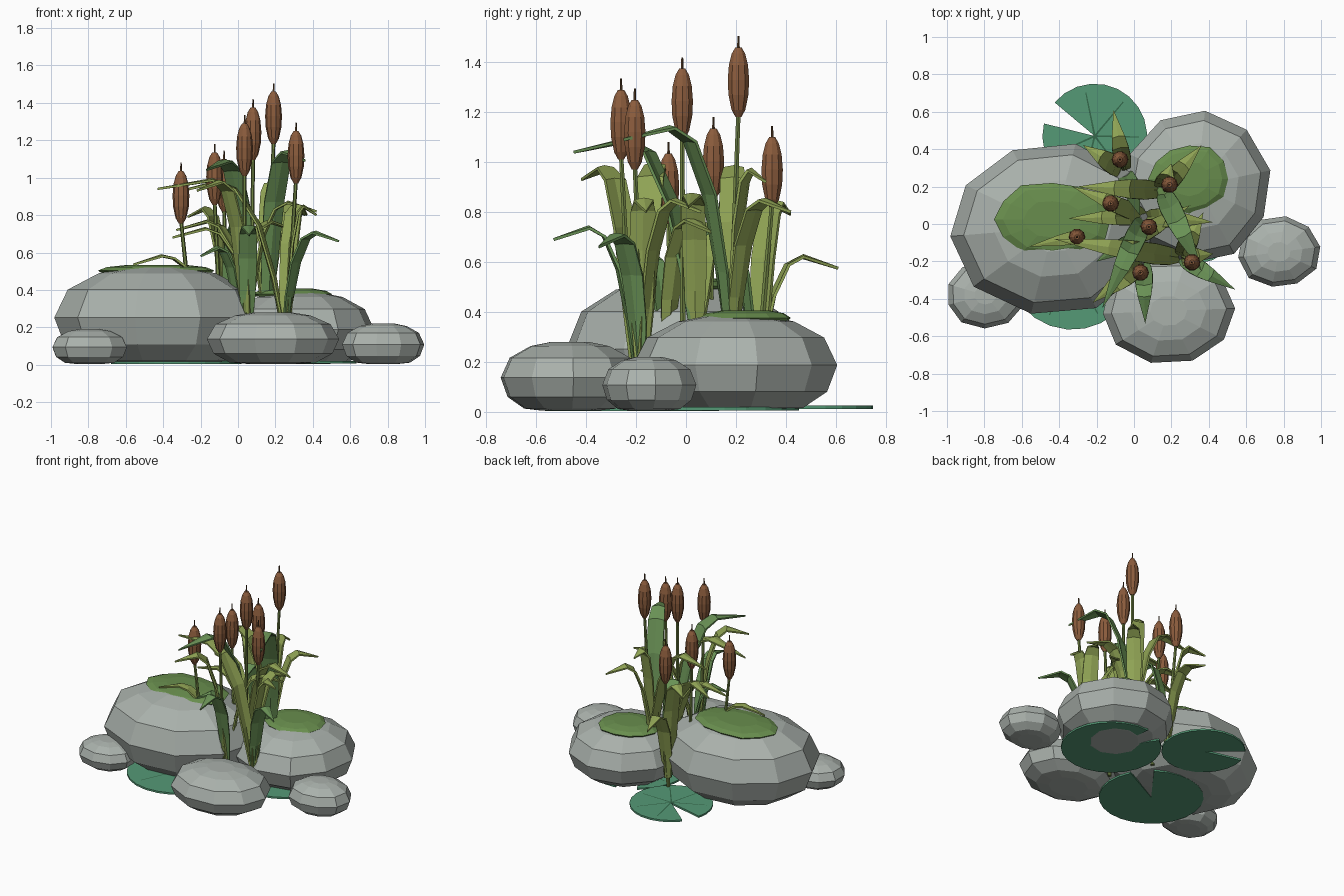
import bpy, bmesh, math, random
from mathutils import Vector

if "Cube" in bpy.data.objects:
    bpy.data.objects.remove(bpy.data.objects["Cube"])

random.seed(4)


def material(name, rgb):
    m = bpy.data.materials.new(name)
    m.diffuse_color = (*rgb, 1)
    m.use_nodes = True
    m.node_tree.nodes["Principled BSDF"].inputs["Base Color"].default_value = m.diffuse_color
    return m


STONE = material("stone grey", (0.40, 0.44, 0.41))
MOSS = material("moss green", (0.14, 0.27, 0.075))
PAD = material("lily green", (0.09, 0.32, 0.18))
VEIN = material("vein green", (0.035, 0.14, 0.07))
OLIVE = material("olive leaf", (0.28, 0.37, 0.09))
GREEN = material("green leaf", (0.14, 0.28, 0.09))
STEM = material("stem green", (0.17, 0.24, 0.06))
BROWN = material("seed brown", (0.26, 0.108, 0.046))
SPIKE = material("spike brown", (0.12, 0.06, 0.025))


def finish(bm, name, mat):
    bmesh.ops.recalc_face_normals(bm, faces=bm.faces[:])
    me = bpy.data.meshes.new(name)
    bm.to_mesh(me)
    bm.free()
    me.materials.append(mat)
    ob = bpy.data.objects.new(name, me)
    bpy.context.collection.objects.link(ob)
    return ob


def loft(name, mat, rings):
    """Closed skin through rings that hold equal numbers of points."""
    bm = bmesh.new()
    loops = [[bm.verts.new(p) for p in r] for r in rings]
    n = len(loops[0])
    for a, b in zip(loops, loops[1:]):
        for i in range(n):
            j = (i + 1) % n
            bm.faces.new((a[i], a[j], b[j], b[i]))
    for cap in (loops[0], loops[-1]):
        mid = sum((v.co for v in cap), Vector()) / n
        c = bm.verts.new(mid)
        for i in range(n):
            bm.faces.new((cap[i], cap[(i + 1) % n], c))
    return finish(bm, name, mat)


def ring(c, rx, ry, n, turn=0.0, wobble=None):
    pts = []
    for i in range(n):
        a = math.tau * i / n + turn
        k = wobble[i] if wobble else 1
        pts.append((c[0] + rx * k * math.cos(a), c[1] + ry * k * math.sin(a), c[2]))
    return pts


# Boulders: ten-sided, faceted
ROCK_PROFILE = [(0, .40), (.03, .66), (.2, .90), (.48, 1), (.77, .87), (.94, .57), (1, .28)]


def rock(name, x, y, rx, ry, h, turn):
    wob = [random.uniform(.985, 1.045) for _ in range(10)]
    loft(name, STONE, [ring((x, y, .005 + (h - .005) * z), rx * r, ry * r, 10, turn, wob)
                       for z, r in ROCK_PROFILE])


rock("large_left_rock", -.43, -.02, .55, .455, .52, .1)
rock("back_right_rock", .335, .205, .395, .405, .385, .2)
rock("front_rock", .185, -.465, .355, .28, .28, .05)
rock("small_left_rock", -.795, -.38, .205, .175, .19, .3)
rock("small_right_rock", .775, -.15, .22, .19, .22, .15)


# Moss caps: low domes on the two big boulders
def moss(name, x, y, z, rx, ry):
    wob = [random.uniform(.93, 1.05) for _ in range(12)]
    loft(name, MOSS, [ring((x, y, z + dz), rx * k, ry * k, 12, 0, wob)
                      for dz, k in ((0, .95), (.012, 1), (.03, .85), (.042, .5))])


moss("left_moss", -.435, .025, .492, .32, .2)
moss("right_moss", .295, .24, .365, .215, .19)


# Lily pads: notched discs with thin veins
def lily_pad(name, x, y, r, z, notch):
    n, gap = 22, math.radians(13)
    angles = [notch + gap + (math.tau - 2 * gap) * i / n for i in range(n + 1)]
    flat = [(x, y)] + [(x + r * math.cos(a), y + r * math.sin(a)) for a in angles]
    bm = bmesh.new()
    top = [bm.verts.new((*p, z + .013)) for p in flat]
    low = [bm.verts.new((*p, z)) for p in flat]
    m = len(flat)
    for i in range(m):
        j = (i + 1) % m
        bm.faces.new((top[i], top[j], low[j], low[i]))
        if 0 < i < m - 1:
            bm.faces.new((top[0], top[i], top[j]))
            bm.faces.new((low[0], low[j], low[i]))
    finish(bm, name, PAD)
    bm = bmesh.new()
    for i in range(1, 7):
        a = notch + math.tau * i / 7
        d = Vector((math.cos(a), math.sin(a), 0))
        s = Vector((-d.y, d.x, 0)) * .005
        c = Vector((x, y, z + .016))
        bm.faces.new([bm.verts.new(p) for p in (c - s, c + d * r * .85 - s * .6,
                                                c + d * r * .85 + s * .6, c + s)])
    finish(bm, name + "_veins", VEIN)


lily_pad("back_lily_pad", -.21, .47, .28, .012, math.radians(153))
lily_pad("front_lily_pad", -.33, -.215, .35, .004, math.radians(40))
lily_pad("right_lily_pad", .30, .12, .335, .006, math.radians(110))


# Cattails: leaning stem, spindle head, thin spike
HEAD = [(0, .012), (.03, .029), (.09, .042), (.15, .045), (.21, .040), (.255, .028), (.28, .013)]


def cattail(i, x, y, z):
    root = (x * .78 + .01, y * .8, .03)
    loft(f"cattail_stem_{i}", STEM, [ring(root, .014, .014, 6),
                                     ring((x, y, z + .02), .010, .010, 6)])
    loft(f"cattail_head_{i}", BROWN, [ring((x, y, z + dz), r, r, 10) for dz, r in HEAD])
    loft(f"cattail_spike_{i}", SPIKE, [ring((x, y, z + .27), .006, .006, 5),
                                       ring((x, y, z + .325), .004, .004, 5)])


for i, spot in enumerate([(-.075, .345, .82), (.19, .21, 1.18), (-.125, .11, .855),
                          (-.305, -.07, .755), (.08, -.015, 1.095), (.31, -.205, .97),
                          (.035, -.26, 1.01)]):
    cattail(i + 1, *spot)


# Leaves: creased blades that rise, bend over and taper to a point
def leaf(name, mat, root, tip):
    root, tip = Vector(root), Vector(tip)
    run = tip - root
    run.z = 0
    side = Vector((-run.y, run.x, 0)).normalized()
    out = run.normalized()
    rise = tip.z + .045 - root.z
    width = min(.115, .06 + .065 * rise)
    # share of run, share of rise, share of width
    steps = [(0, 0, .45), (.08, .35, .85), (.2, .7, 1), (.38, .94, .95), (.56, 1, .75)]
    bm = bmesh.new()
    rows = []
    for f, h, w in steps:
        c = root + run * f
        c.z = root.z + rise * h
        half = side * width * w / 2
        crease = out * .13 * width * (1 - f) + Vector((0, 0, .12 * width * f))
        rows.append([bm.verts.new(p) for p in (c - half, c + crease, c + half)])
    for a, b in zip(rows, rows[1:]):
        for k in (0, 1):
            bm.faces.new((a[k], a[k + 1], b[k + 1], b[k]))
    end = bm.verts.new(tip)
    for k in (0, 1):
        bm.faces.new((rows[-1][k], rows[-1][k + 1], end))
    thick = finish(bm, name, mat).modifiers.new("thickness", 'SOLIDIFY')
    thick.thickness = .012
    thick.offset = 0


def clump(name, root, olive=(), green=()):
    for label, mat, tips in (("olive", OLIVE, olive), ("green", GREEN, green)):
        for i, tip in enumerate(tips):
            leaf(f"{name}_{label}_leaf_{i + 1}", mat, root, tip)


clump("back", (-.05, .28, .1), [(-.11, .61, .575), (-.27, .42, .79)], [(.03, .05, .70)])
clump("right", (.15, .18, .25), [(.36, .42, .80), (.20, .32, .92), (-.30, .20, .93)],
      [(.36, -.25, 1.09)])
clump("centre", (.06, .04, .28), [(.42, .01, .82), (-.35, .03, .68), (-.33, .20, .72)],
      [(-.17, -.45, 1.04)])
clump("left", (-.21, -.05, .38), [(-.56, -.12, .535)])
clump("middle", (.0, -.08, .28), [(.30, .10, .72)], [(-.2, -.2, .58)])
clump("front", (.05, -.20, .18), [(-.22, -.42, .93)], [(.06, -.53, .69)])
clump("front_right", (.25, -.18, .18), [(-.43, -.08, .94), (.37, .06, .80), (.42, -.16, .80)],
      [(.54, -.35, .66)])
